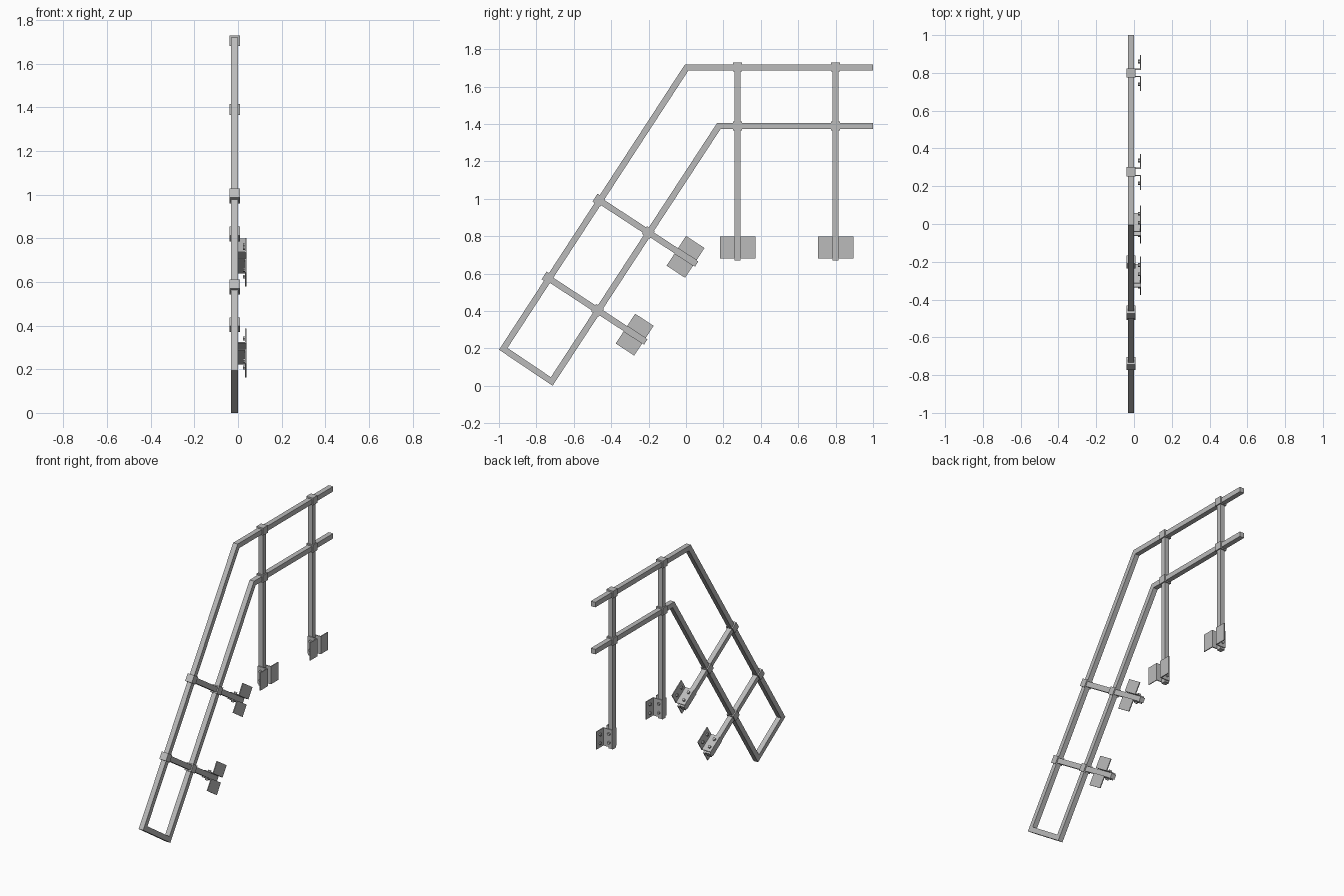
import bpy, bmesh, math
from mathutils import Matrix, Vector

cube = bpy.data.objects.get("Cube")
if cube:
    bpy.data.objects.remove(cube, do_unlink=True)

steel = bpy.data.materials.new("grey_steel")
steel.use_nodes = True
GREY = (0.5, 0.5, 0.5, 1)
steel.diffuse_color = GREY
steel.node_tree.nodes["Principled BSDF"].inputs["Base Color"].default_value = GREY

RAIL_X = -0.0155     # centre plane of the tubes
TUBE = 0.033
COLLAR = 0.049
SLOPE = math.radians(56.8)


def finish(name, bm, matrix=Matrix()):
    bmesh.ops.recalc_face_normals(bm, faces=bm.faces)
    mesh = bpy.data.meshes.new(name)
    bm.to_mesh(mesh)
    bm.free()
    mesh.materials.append(steel)
    obj = bpy.data.objects.new(name, mesh)
    obj.matrix_world = matrix
    bpy.context.collection.objects.link(obj)
    return obj


def add_box(bm, lo, hi):
    lo, hi = Vector(lo), Vector(hi)
    m = Matrix.Translation((lo + hi) / 2) @ Matrix.Diagonal((*(hi - lo), 1))
    bmesh.ops.create_cube(bm, size=1, matrix=m)


def add_bolt(bm, centre, axis):
    # hexagonal bolt head
    turn = Vector((0, 0, 1)).rotation_difference(Vector(axis)).to_matrix().to_4x4()
    bmesh.ops.create_cone(bm, cap_ends=True, segments=6, radius1=0.01, radius2=0.01,
                          depth=0.01, matrix=Matrix.Translation(centre) @ turn)


def handrail(name, path):
    # square tube swept along a path in the side plane, with mitred corners
    bm = bmesh.new()
    pts = [Vector(p) for p in path]
    half, rings = TUBE / 2, []
    for i, p in enumerate(pts):
        before = (p - pts[i - 1]).normalized() if i else None
        after = (pts[i + 1] - p).normalized() if i + 1 < len(pts) else None
        before, after = before or after, after or before
        n1, n2 = Vector((-before.y, before.x)), Vector((-after.y, after.x))
        mitre = (n1 + n2) / (1 + n1.dot(n2)) * half
        ring = []
        for sx, sn in ((-1, -1), (1, -1), (1, 1), (-1, 1)):
            q = p + mitre * sn
            ring.append(bm.verts.new((RAIL_X + sx * half, q.x, q.y)))
        rings.append(ring)
    for a, b in zip(rings, rings[1:]):
        for k in range(4):
            j = (k + 1) % 4
            bm.faces.new((a[k], a[j], b[j], b[k]))
    bm.faces.new(rings[0])
    bm.faces.new(rings[-1])
    finish(name, bm)


def post(name, foot, length, collars, angle):
    # local origin at the foot, local z running up the post
    frame = Matrix.Translation((RAIL_X, *foot)) @ Matrix.Rotation(angle, 4, 'X')
    h = TUBE / 2
    bm = bmesh.new()
    add_box(bm, (-h, -h, 0), (h, h, length))
    finish(name, bm, frame)

    # collars at the rail crossings
    c = COLLAR / 2
    for i, z in enumerate(collars):
        bm = bmesh.new()
        add_box(bm, (-c, -c, z - c), (c, c, z + c))
        finish(f"{name}_collar_{i + 1}", bm, frame)

    # pair of bolted angle brackets either side of the foot
    bm = bmesh.new()
    face = 0.038 - RAIL_X
    t, low, high = 0.006, 0.012, 0.13
    for s in (-1, 1):
        y0, y1, y2 = s * h, s * (h + t), s * 0.095
        add_box(bm, (-h, min(y0, y1), low), (face, max(y0, y1), high))
        add_box(bm, (face - t, min(y0, y2), low), (face, max(y0, y2), high))
        for z in (0.042, 0.1):
            add_bolt(bm, (face - t - 0.005, s * 0.06, z), (-1, 0, 0))
            add_bolt(bm, (0.006, s * (h + t + 0.005), z), (0, s, 0))
    finish(name + "_bracket", bm, frame)


# Continuous looped rail
handrail("handrail_loop", [(1, 1.703), (0.004, 1.703), (-0.977, 0.198),
                           (-0.718, 0.0235), (0.176, 1.39), (1, 1.39)])

# Upright posts on the landing
for label, y in (("front", 0.276), ("back", 0.8)):
    post(f"{label}_post", (y, 0.67), 1.033, (0.72, 1.035), 0)

# Angled struts on the slope
for label, foot in (("upper", (0.057, 0.651)), ("lower", (-0.215, 0.235))):
    post(f"{label}_strut", foot, 0.625, (0.309, 0.625), SLOPE)
